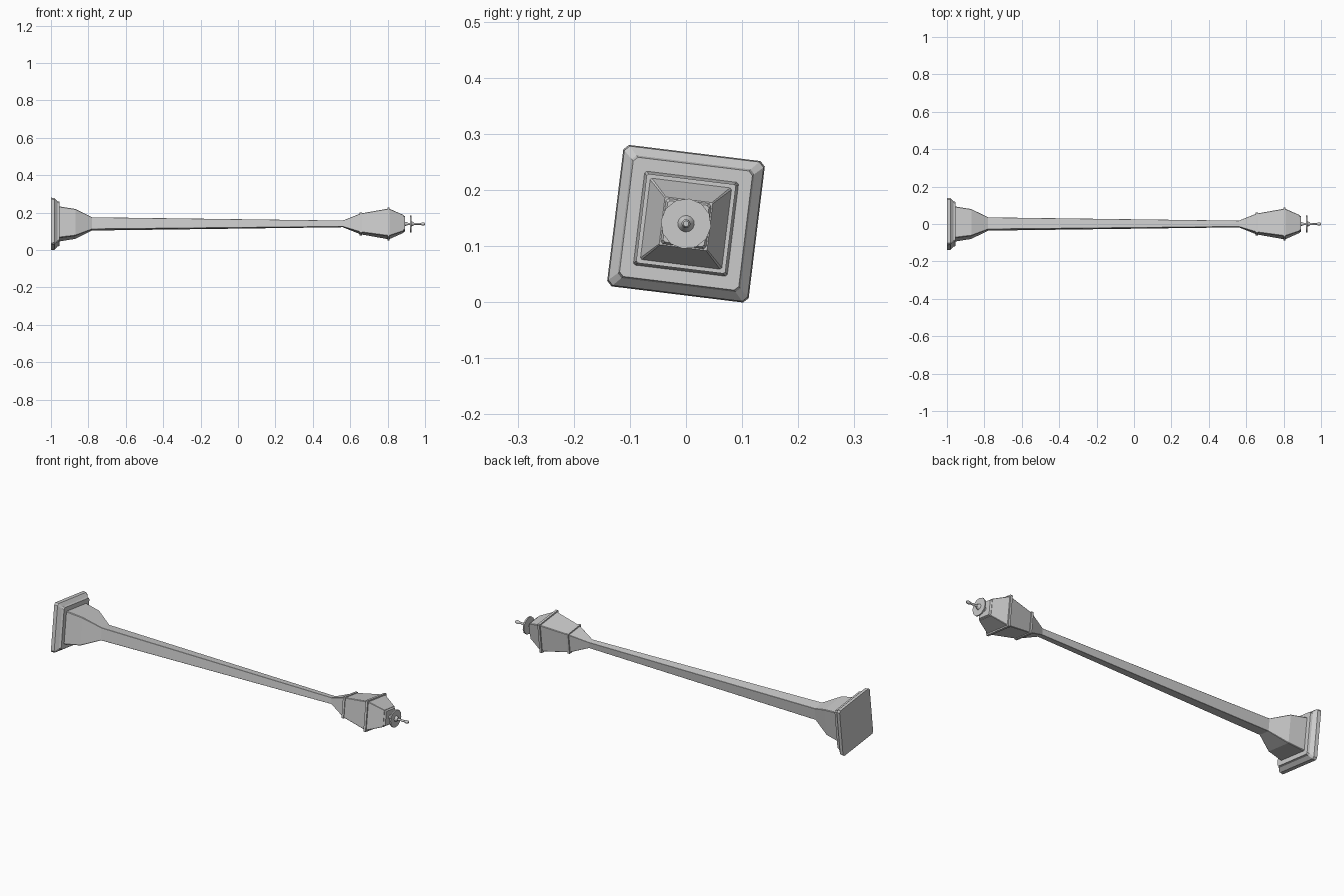
import bpy, bmesh, math
from mathutils import Matrix

if "Cube" in bpy.data.objects:
    bpy.data.objects.remove(bpy.data.objects["Cube"], do_unlink=True)

metal = bpy.data.materials.new("grey_metal")
metal.use_nodes = True
GREY = (0.6, 0.6, 0.6, 1)
metal.diffuse_color = GREY
metal.node_tree.nodes["Principled BSDF"].inputs["Base Color"].default_value = GREY

# The post lies along x and is rolled slightly about its own axis
LAY = Matrix.Translation((0, 0, 0.14)) @ Matrix.Rotation(math.radians(-7), 4, "X")


def ring_square(half, corner):
    """Square cross-section with chamfered corners."""
    a, b = half, half - corner
    return [(a, -b), (a, b), (b, a), (-b, a), (-a, b), (-a, -b), (-b, -a), (b, -a)]


def ring_round(radius, sides):
    return [(radius * math.cos(math.tau * i / sides), radius * math.sin(math.tau * i / sides))
            for i in range(sides)]


def loft(name, profile, section, smooth=False):
    """Skin a closed solid through (x, size) stations along the axis."""
    bm = bmesh.new()
    rings = [[bm.verts.new((x, y, z)) for y, z in section(size)] for x, size in profile]
    n = len(rings[0])
    for low, high in zip(rings, rings[1:]):
        for i in range(n):
            j = (i + 1) % n
            bm.faces.new((low[i], low[j], high[j], high[i]))
    bm.faces.new(rings[0])
    bm.faces.new(rings[-1])
    bmesh.ops.recalc_face_normals(bm, faces=bm.faces)
    mesh = bpy.data.meshes.new(name)
    bm.to_mesh(mesh)
    bm.free()
    mesh.materials.append(metal)
    obj = bpy.data.objects.new(name, mesh)
    bpy.context.collection.objects.link(obj)
    obj.matrix_world = LAY
    if smooth:
        bpy.ops.object.select_all(action="DESELECT")
        obj.select_set(True)
        bpy.context.view_layer.objects.active = obj
        bpy.ops.object.shade_smooth_by_angle(angle=math.radians(40))
    return obj


def square(corner):
    return lambda half: ring_square(half, corner * half)


def round_section(sides):
    return lambda radius: ring_round(radius, sides)


# Foot plate with chamfered rim
loft("foot_plate", [(-1, 0.127), (-0.982, 0.125), (-0.966, 0.11), (-0.955, 0.107)], square(0.07))
# Pedestal, shaft and flare under the lantern
loft("post", [(-0.96, 0.085), (-0.87, 0.072), (-0.78, 0.032), (0.56, 0.016), (0.655, 0.05)],
     square(0.04))
# Lantern with its two rims
loft("lower_rim", [(0.65, 0.055), (0.662, 0.055)], square(0.04))
loft("lantern_body", [(0.655, 0.05), (0.805, 0.074)], square(0.04))
loft("upper_rim", [(0.798, 0.080), (0.81, 0.080)], square(0.04))
loft("lantern_roof", [(0.805, 0.075), (0.885, 0.043)], square(0.04))
loft("roof_cap", [(0.88, 0.043), (0.893, 0.037)], square(0.1))
# Finial: rod, disc, collar and knob
loft("finial_rod", [(0.89, 0.012), (0.91, 0.006), (0.985, 0.005)], round_section(12), True)
loft("finial_disc", [(0.92, 0.045), (0.927, 0.045)], round_section(12), True)
loft("finial_collar", [(0.925, 0.016), (0.94, 0.008)], round_section(12), True)
loft("finial_knob", [(0.978, 0.005), (0.983, 0.008), (0.995, 0.008), (1, 0.005)],
     round_section(12), True)
